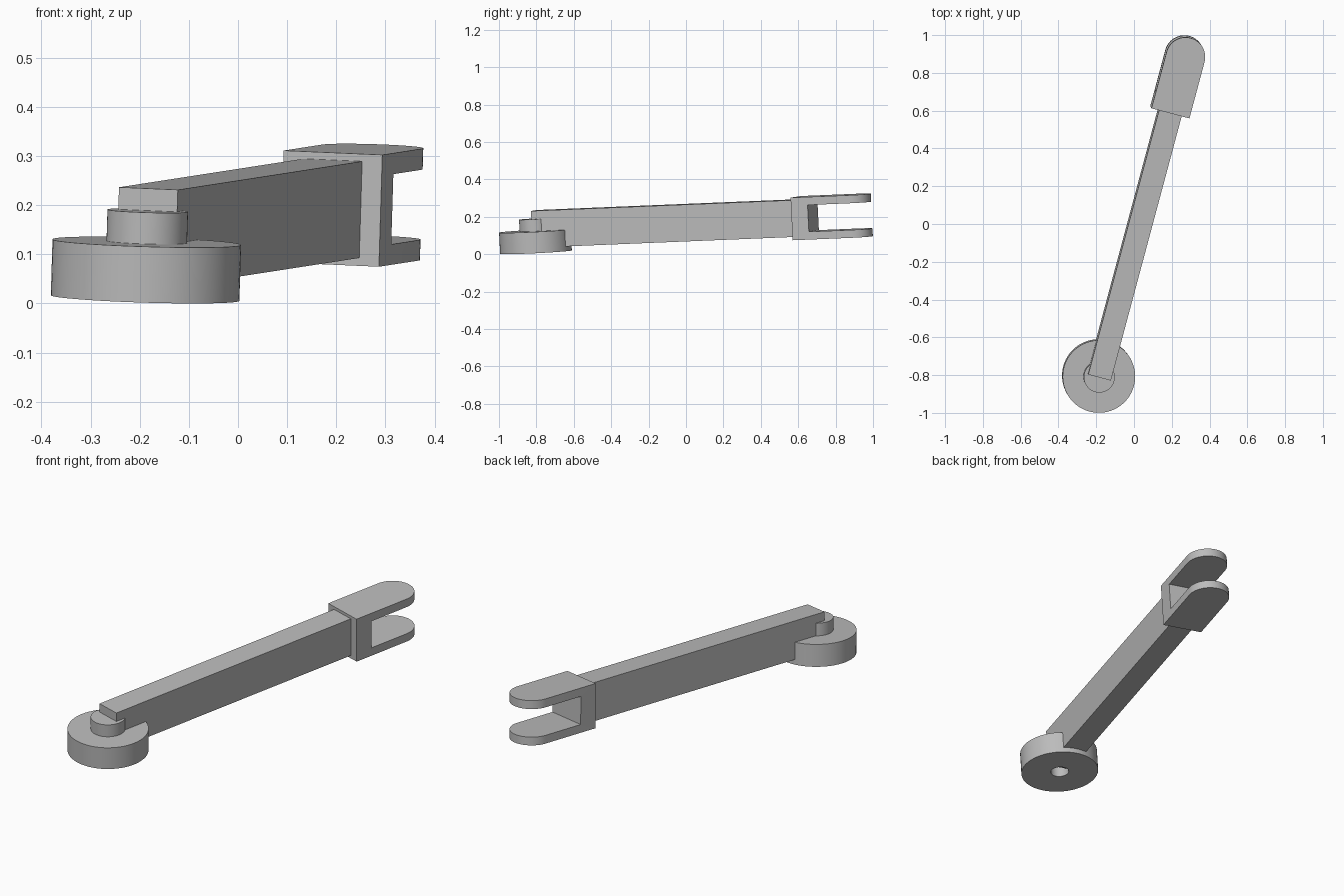
import bpy, bmesh
from math import pi, sin, cos, radians
from mathutils import Matrix, Vector

cube = bpy.data.objects.get("Cube")
if cube:
    bpy.data.objects.remove(cube, do_unlink=True)

grey = bpy.data.materials.new("plain grey")
grey.use_nodes = True
colour = (0.5, 0.5, 0.5, 1)
grey.diffuse_color = colour
grey.node_tree.nodes["Principled BSDF"].inputs["Base Color"].default_value = colour

# Tilted frame of the whole link: x across, y along the arm, z up its axis
along = Vector((sin(radians(15)), cos(radians(15)), 0.04)).normalized()
across = Vector((cos(radians(15)), -sin(radians(15)), -0.042))
up = across.cross(along).normalized()
across = along.cross(up)
frame = Matrix((across, along, up)).transposed().to_4x4()
frame.translation = (-0.189, -0.802, 0.011)


def finish(name, bm):
    bmesh.ops.recalc_face_normals(bm, faces=bm.faces)
    mesh = bpy.data.meshes.new(name)
    bm.to_mesh(mesh)
    bm.free()
    mesh.materials.append(grey)
    obj = bpy.data.objects.new(name, mesh)
    bpy.context.collection.objects.link(obj)
    obj.matrix_world = frame
    return obj


def prism(name, outline, z0, z1):
    bm = bmesh.new()
    face = bm.faces.new([bm.verts.new((x, y, z0)) for x, y in outline])
    new = bmesh.ops.extrude_face_region(bm, geom=[face])["geom"]
    verts = [v for v in new if isinstance(v, bmesh.types.BMVert)]
    bmesh.ops.translate(bm, verts=verts, vec=(0, 0, z1 - z0))
    return finish(name, bm)


def box(name, half, y0, y1, z0, z1):
    return prism(name, [(-half, y0), (half, y0), (half, y1), (-half, y1)], z0, z1)


def lathe(name, profile, steps=64):
    bm = bmesh.new()
    verts = [bm.verts.new((r, 0, z)) for r, z in profile]
    edges = [bm.edges.new(pair) for pair in zip(verts, verts[1:])]
    bmesh.ops.spin(bm, geom=verts + edges, cent=(0, 0, 0), axis=(0, 0, 1),
                   angle=2 * pi, steps=steps)
    bmesh.ops.remove_doubles(bm, verts=bm.verts, dist=0.0001)
    return finish(name, bm)


# Round base with a raised boss and a blind hole underneath
base = lathe("round_base", [(0, 0.14), (0.045, 0.14), (0.045, 0), (0.192, 0),
                            (0.192, 0.114), (0.082, 0.114), (0.082, 0.178), (0, 0.178)])

# Straight arm
box("arm", 0.062, 0, 1.46, 0.026, 0.223)

# Fork with a rounded end and an open slot
half, start, tip = 0.104, 1.45, 1.759
arc = [(half * cos(pi * i / 32), tip + half * sin(pi * i / 32)) for i in range(33)]
fork = prism("fork", [(-half, start), (half, start)] + arc, 0.01, 0.238)
slot = box("slot_cutter", 0.2, 1.542, 2, 0.052, 0.195)
slot.hide_render = True
cut = fork.modifiers.new("slot", "BOOLEAN")
cut.operation, cut.solver, cut.object = "DIFFERENCE", "EXACT", slot
bpy.context.view_layer.update()
bpy.context.view_layer.objects.active = fork
with bpy.context.temp_override(object=fork, active_object=fork, selected_objects=[fork]):
    bpy.ops.object.modifier_apply(modifier=cut.name)
bpy.data.objects.remove(slot, do_unlink=True)

# Smooth the round walls, keep the rims sharp
bpy.ops.object.select_all(action="DESELECT")
for obj in (base, fork):
    obj.select_set(True)
bpy.context.view_layer.objects.active = base
bpy.ops.object.shade_smooth_by_angle(angle=radians(30))
